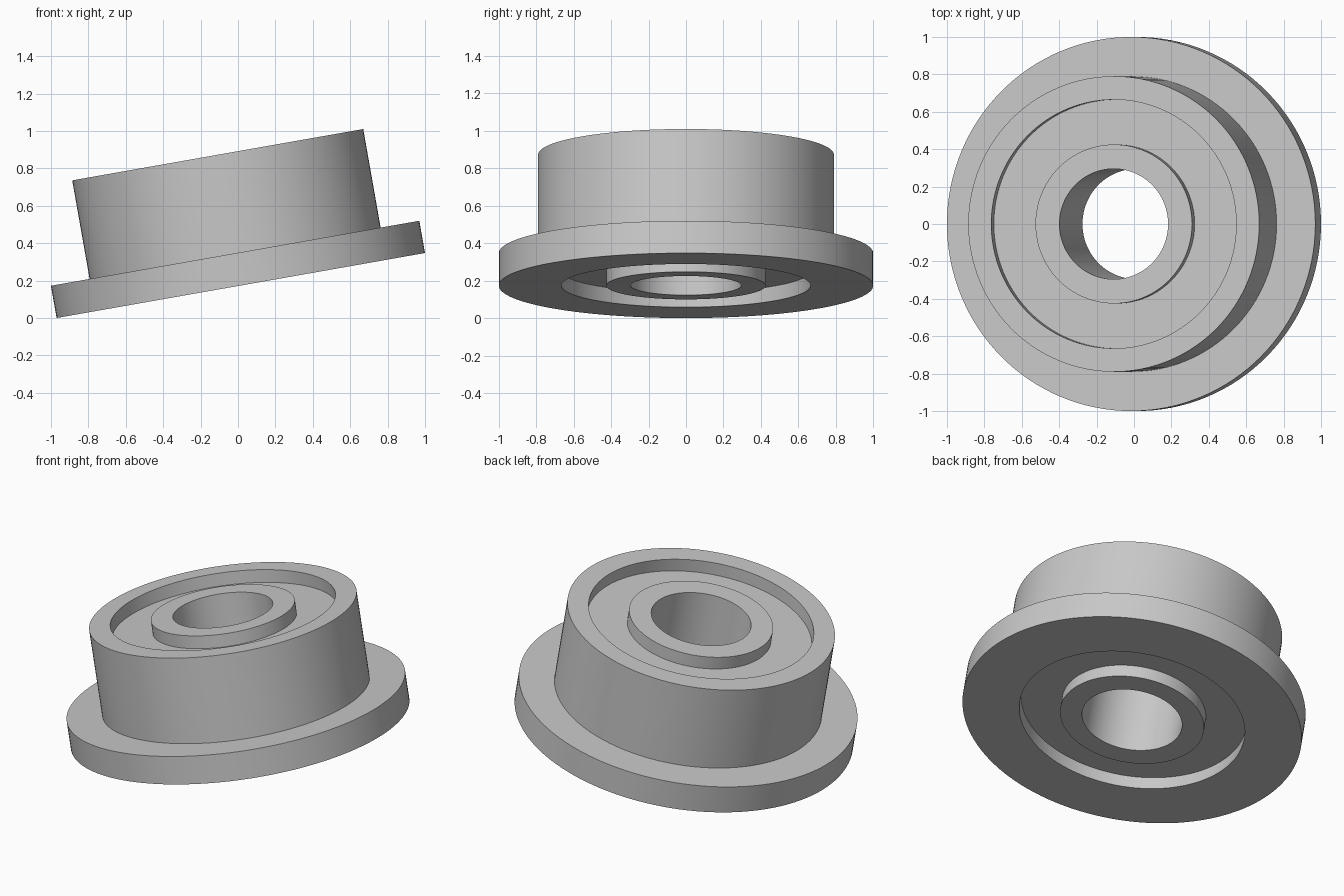
import bpy, bmesh, math
from mathutils import Matrix, Vector

cube = bpy.data.objects.get("Cube")
if cube:
    bpy.data.objects.remove(cube, do_unlink=True)

SEGMENTS = 128
TILT = math.radians(-10)
HEIGHT = 0.71          # full length along the axis
FLANGE = 0.175         # flange thickness
RECESS = 0.08          # depth of the shield below each face
R_FLANGE, R_BODY, R_GROOVE, R_HUB, R_BORE = 1.0, 0.79, 0.665, 0.425, 0.295

steel = bpy.data.materials.new("grey steel")
steel.use_nodes = True
grey = (0.58, 0.58, 0.58, 1)
steel.diffuse_color = grey
steel.node_tree.nodes["Principled BSDF"].inputs["Base Color"].default_value = grey

# Everything leans about y, resting on the low edge of the flange
placement = (Matrix.Translation((0.015, 0, R_FLANGE * math.sin(-TILT)))
             @ Matrix.Rotation(TILT, 4, 'Y'))


def lathe(name, profile):
    """Revolve a closed (radius, height) outline into a ring."""
    bm = bmesh.new()
    rings = []
    for i in range(SEGMENTS):
        a = math.tau * i / SEGMENTS
        rings.append([bm.verts.new(Vector((r * math.cos(a), r * math.sin(a), z)))
                      for r, z in profile])
    n = len(profile)
    for i, ring in enumerate(rings):
        after = rings[(i + 1) % SEGMENTS]
        for j in range(n):
            k = (j + 1) % n
            bm.faces.new((ring[j], after[j], after[k], ring[k]))
    bmesh.ops.recalc_face_normals(bm, faces=bm.faces)
    mesh = bpy.data.meshes.new(name)
    bm.to_mesh(mesh)
    bm.free()
    mesh.materials.append(steel)
    obj = bpy.data.objects.new(name, mesh)
    obj.matrix_world = placement
    bpy.context.collection.objects.link(obj)
    bpy.ops.object.select_all(action='DESELECT')
    obj.select_set(True)
    bpy.context.view_layer.objects.active = obj
    bpy.ops.object.shade_smooth_by_angle(angle=math.radians(30))
    return obj


# Outer ring with its flange
lathe("outer_ring", [(R_GROOVE, 0), (R_FLANGE, 0), (R_FLANGE, FLANGE),
                     (R_BODY, FLANGE), (R_BODY, HEIGHT), (R_GROOVE, HEIGHT)])

# Inner ring around the bore
lathe("inner_ring", [(R_BORE, 0), (R_HUB, 0), (R_HUB, HEIGHT), (R_BORE, HEIGHT)])

# Shield filling the gap between the rings, set back from both faces
lathe("shield", [(R_HUB, RECESS), (R_GROOVE, RECESS),
                 (R_GROOVE, HEIGHT - RECESS), (R_HUB, HEIGHT - RECESS)])
